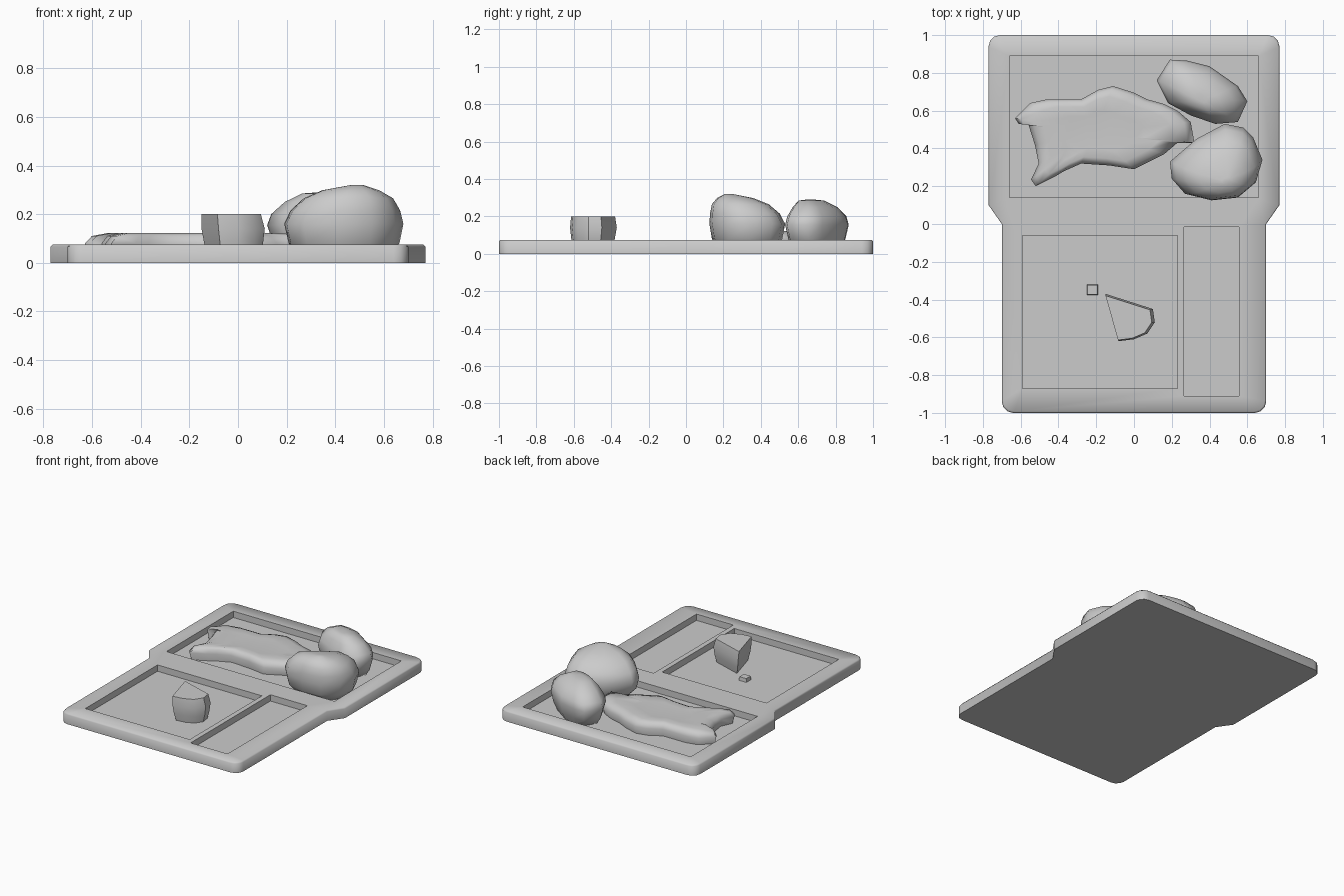
import bpy, bmesh, math
from mathutils import Vector

if "Cube" in bpy.data.objects:
    bpy.data.objects.remove(bpy.data.objects["Cube"])

FLOOR, TOP = 0.03, 0.075


def finish(bm, name, angle):
    bmesh.ops.recalc_face_normals(bm, faces=bm.faces)
    me = bpy.data.meshes.new(name)
    bm.to_mesh(me)
    bm.free()
    ob = bpy.data.objects.new(name, me)
    bpy.context.collection.objects.link(ob)
    bpy.ops.object.select_all(action='DESELECT')
    ob.select_set(True)
    bpy.context.view_layer.objects.active = ob
    bpy.ops.object.shade_smooth_by_angle(angle=math.radians(angle))
    return ob


def ring(bm, pts, z):
    return [bm.verts.new((p[0], p[1], z)) for p in pts]


def bridge(bm, a, b):
    n = len(a)
    for i in range(n):
        bm.faces.new((a[i], a[(i + 1) % n], b[(i + 1) % n], b[i]))


def loft(name, outline, levels, angle=60):
    """Stack scaled, shifted copies of an outline; level = (z, scale, dx, dy)."""
    bm = bmesh.new()
    c = sum((Vector(p) for p in outline), Vector((0, 0))) / len(outline)
    rings = []
    for z, s, dx, dy in levels:
        pts = [c + (Vector(p) - c) * s + Vector((dx, dy)) for p in outline]
        rings.append(ring(bm, pts, z))
    for a, b in zip(rings, rings[1:]):
        bridge(bm, a, b)
    bmesh.ops.triangulate(bm, faces=[bm.faces.new(rings[0]), bm.faces.new(rings[-1])])
    return finish(bm, name, angle)


def rect(x0, x1, y0, y1):
    return [(x0, y0), (x1, y0), (x1, y1), (x0, y1)]


def corner(cx, cy, r, start):
    return [(cx + r * math.cos(math.radians(start + a)),
             cy + r * math.sin(math.radians(start + a))) for a in (0, 30, 60, 90)]


# tray: stepped outline with rounded corners and three sunken compartments
half = corner(0.64, -0.94, 0.06, -90) + [(0.70, 0.0), (0.77, 0.10)] + corner(0.71, 0.94, 0.06, 0)
outline = half + [(-x, y) for x, y in reversed(half)]
bm = bmesh.new()
low, mid = ring(bm, outline, 0), ring(bm, outline, 0.066)
high = ring(bm, [(x * 0.99, y * 0.993) for x, y in outline], TOP)
bm.faces.new(low)
bridge(bm, low, mid)
bridge(bm, mid, high)
loops = [high]
for r in (rect(-0.66, 0.66, 0.14, 0.89), rect(-0.59, 0.23, -0.87, -0.06),
          rect(0.265, 0.555, -0.91, -0.015)):
    lip, base = ring(bm, r, TOP), ring(bm, r, FLOOR)
    bridge(bm, lip, base)
    bm.faces.new(base)
    loops.append(lip)
edges = []
for lp in loops:
    for i, v in enumerate(lp):
        w = lp[(i + 1) % len(lp)]
        edges.append(bm.edges.get((v, w)) or bm.edges.new((v, w)))
bmesh.ops.triangle_fill(bm, edges=edges, use_beauty=True, normal=(0, 0, 1))
finish(bm, "tray", 60)

# long flat food piece with ragged edge
loft("long_piece",
     [(-0.63, 0.56), (-0.55, 0.64), (-0.46, 0.66), (-0.28, 0.66), (-0.19, 0.71),
      (-0.11, 0.73), (0.0, 0.695), (0.07, 0.66), (0.16, 0.635), (0.23, 0.60),
      (0.30, 0.54), (0.32, 0.43), (0.23, 0.43), (0.16, 0.37), (0.0, 0.29),
      (-0.13, 0.31), (-0.28, 0.32), (-0.37, 0.28), (-0.42, 0.25), (-0.52, 0.20),
      (-0.545, 0.235), (-0.505, 0.32), (-0.525, 0.42), (-0.56, 0.53), (-0.61, 0.53)],
     [(FLOOR, 0.97, 0, 0), (0.08, 1, 0, 0), (0.11, 0.93, 0, 0), (0.122, 0.78, 0, 0),
      (0.118, 0.5, 0, 0)])

# two rounded lumps
loft("front_lump",
     [(0.19, 0.33), (0.20, 0.24), (0.27, 0.16), (0.41, 0.125), (0.55, 0.14), (0.645, 0.22),
      (0.68, 0.34), (0.63, 0.46), (0.58, 0.51), (0.48, 0.53), (0.33, 0.45)],
     [(FLOOR, 0.75, 0, 0), (0.08, 0.93, 0, 0), (0.16, 1, 0, 0), (0.215, 0.92, 0.005, -0.012),
      (0.265, 0.75, 0.015, -0.035), (0.298, 0.48, 0.02, -0.06), (0.32, 0.1, 0.04, -0.09)])
loft("back_lump",
     [(0.19, 0.87), (0.12, 0.76), (0.18, 0.64), (0.30, 0.575), (0.43, 0.53), (0.55, 0.54),
      (0.60, 0.65), (0.55, 0.73), (0.40, 0.835), (0.28, 0.865)],
     [(FLOOR, 0.75, 0, 0), (0.08, 0.9, 0, 0), (0.155, 1, 0, 0), (0.20, 0.93, 0, 0),
      (0.25, 0.7, 0, -0.01), (0.285, 0.4, 0, -0.03), (0.29, 0.12, 0, -0.035)])

# cut wedge and small crumb
loft("wedge",
     [(-0.15, -0.37), (0.10, -0.45), (0.11, -0.52), (0.07, -0.58), (0.0, -0.61), (-0.08, -0.62)],
     [(FLOOR, 0.82, 0, 0), (0.08, 0.93, 0, 0), (0.14, 1, 0, 0), (0.20, 0.94, -0.01, 0)], 40)
loft("crumb", rect(-0.25, -0.19, -0.375, -0.32),
     [(FLOOR, 1, 0, 0), (0.055, 0.9, 0, 0)])
